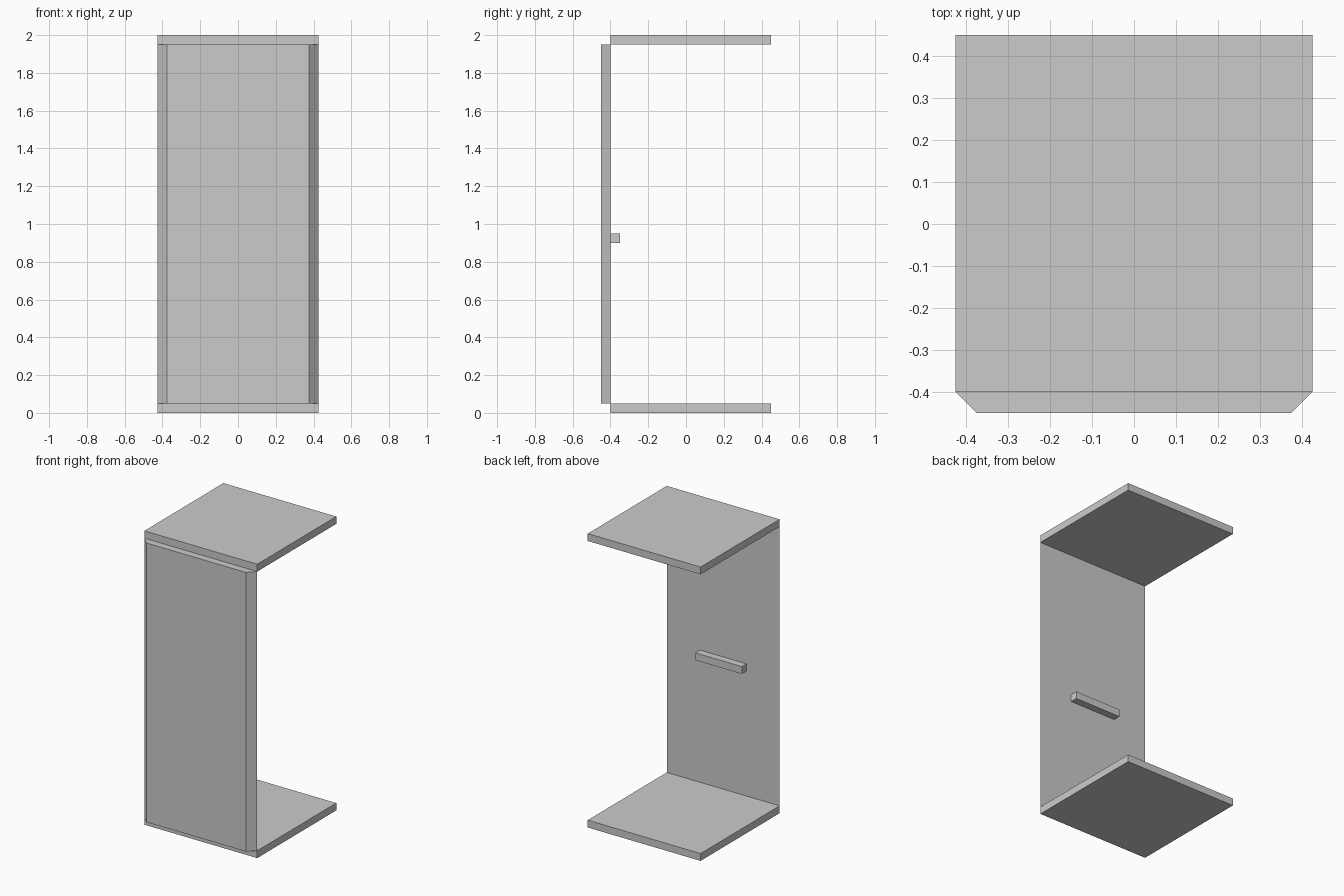
import bpy
import bmesh

if "Cube" in bpy.data.objects:
    bpy.data.objects.remove(bpy.data.objects["Cube"])


def extrude_plan(name, plan, z0, z1):
    """Make a solid by extruding a plan outline from z0 to z1."""
    bm = bmesh.new()
    base = bm.faces.new([bm.verts.new((x, y, z0)) for x, y in plan])
    top = bmesh.ops.extrude_face_region(bm, geom=[base], use_keep_orig=True)
    for v in top["geom"]:
        if isinstance(v, bmesh.types.BMVert):
            v.co.z = z1
    bmesh.ops.recalc_face_normals(bm, faces=bm.faces)
    mesh = bpy.data.meshes.new(name)
    bm.to_mesh(mesh)
    bm.free()
    obj = bpy.data.objects.new(name, mesh)
    bpy.context.collection.objects.link(obj)
    return obj


def rect(half_x, y0, y1):
    return [(-half_x, y0), (half_x, y0), (half_x, y1), (-half_x, y1)]


# Floor and ceiling slabs
slab = rect(0.425, -0.40, 0.45)
extrude_plan("floor_slab", slab, 0.0, 0.05)
extrude_plan("ceiling_slab", slab, 1.95, 2.0)

# Front panel with mitred vertical edges
mitred = [(-0.375, -0.45), (0.375, -0.45), (0.425, -0.40), (-0.425, -0.40)]
extrude_plan("front_panel", mitred, 0.05, 1.95)

# Bar on the inside of the panel
extrude_plan("inner_bar", rect(0.175, -0.40, -0.35), 0.90, 0.95)
